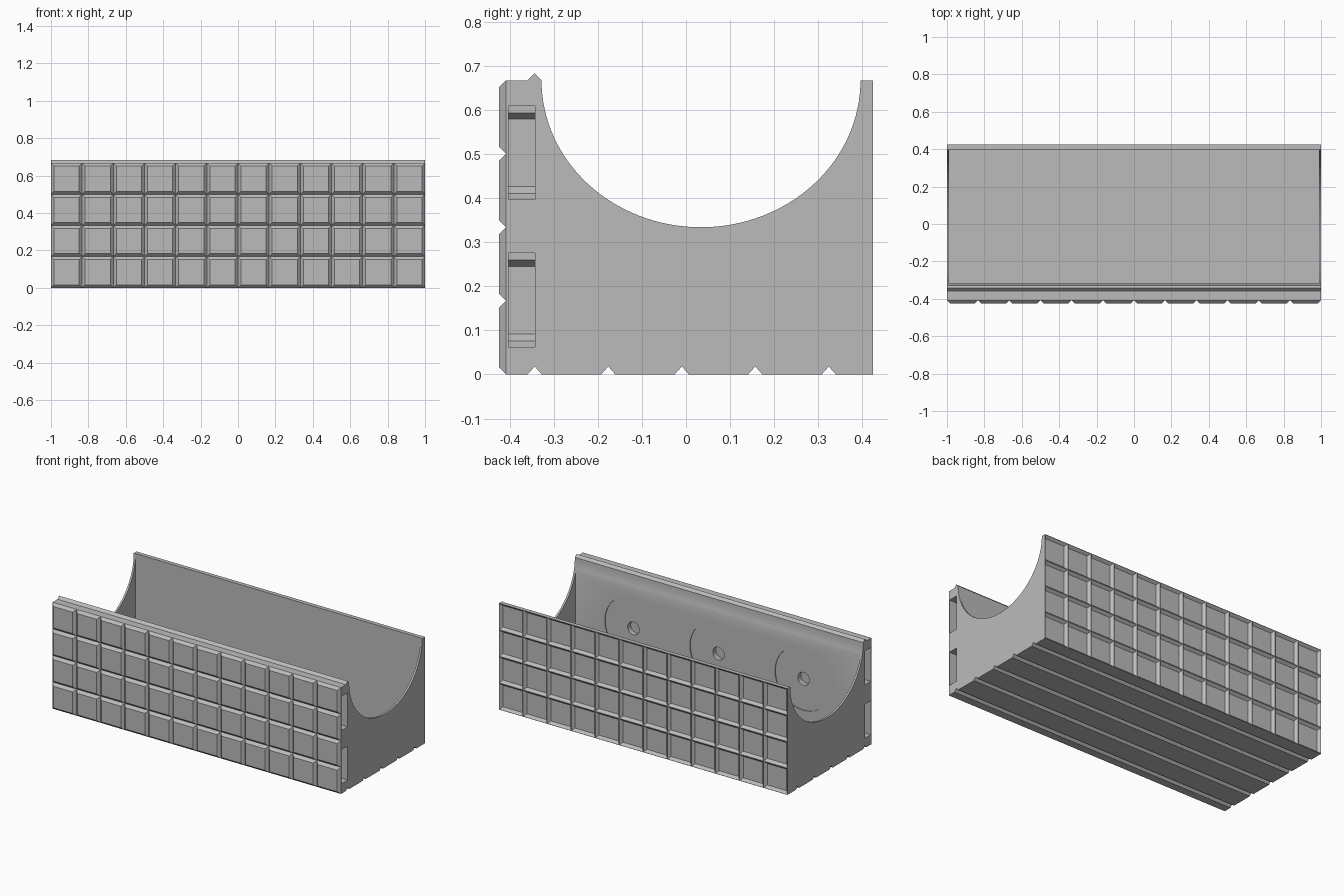
import bpy, bmesh, math
from mathutils import Vector

cube = bpy.data.objects.get("Cube")
if cube:
    bpy.data.objects.remove(cube, do_unlink=True)

grey = bpy.data.materials.new("plain_grey")
grey.use_nodes = True
colour = (0.5, 0.5, 0.5, 1)
grey.diffuse_color = colour
grey.node_tree.nodes["Principled BSDF"].inputs["Base Color"].default_value = colour

TILE = 1 / 6      # grid pitch
V = 0.016         # depth and half width of each V joint
H = 4 * TILE      # body height
FRONT, BACK = -0.408, 0.424
WALL = -0.317     # inner face of the thick front wall


def new_object(name, bm):
    bmesh.ops.recalc_face_normals(bm, faces=bm.faces)
    mesh = bpy.data.meshes.new(name)
    bm.to_mesh(mesh)
    bm.free()
    mesh.materials.append(grey)
    obj = bpy.data.objects.new(name, mesh)
    bpy.context.scene.collection.objects.link(obj)
    return obj


def prism(bm, points, along):
    """Close a ring of points and extrude it by a vector."""
    face = bm.faces.new([bm.verts.new(p) for p in points])
    new = bmesh.ops.extrude_face_region(bm, geom=[face])["geom"]
    verts = [g for g in new if isinstance(g, bmesh.types.BMVert)]
    bmesh.ops.translate(bm, verts=verts, vec=Vector(along))
    return verts


def tile_grid(bm, y, dy, wide_inset, narrow_inset, lead=0):
    """Bevelled blocks, wide at y and narrow at y + dy."""
    for col in range(12):
        for row in range(4):
            cx, cz = -1 + (col + 0.5) * TILE, (row + 0.5) * TILE
            rings = []
            for yy, inset in ((y, wide_inset), (y + dy, narrow_inset)):
                r = TILE / 2 - inset
                rings.append([bm.verts.new((cx + sx * r, yy, cz + sz * r))
                              for sx, sz in ((-1, -1), (1, -1), (1, 1), (-1, 1))])
            a, b = rings
            bm.faces.new(a)
            bm.faces.new(b)
            for i in range(4):
                j = (i + 1) % 4
                bm.faces.new((a[i], a[j], b[j], b[i]))


def disc(bm, x, z, radius, y0, y1, count=64):
    ring = [(x + radius * math.cos(math.tau * i / count), y0,
             z + radius * math.sin(math.tau * i / count)) for i in range(count)]
    prism(bm, ring, (0, y1 - y0, 0))


# Body profile: grooved underside and a locating ridge on the front rim
RIDGE = -0.343
profile = [(FRONT, 0)]
for k in range(5):
    y = RIDGE + k * TILE
    profile += [(y - V, 0), (y, 0.018), (y + V, 0)]
profile += [(BACK, 0), (BACK, H), (RIDGE + V, H), (RIDGE, H + V), (RIDGE - V, H), (FRONT, H)]
bm = bmesh.new()
prism(bm, [(-1, y, z) for y, z in profile], (2, 0, 0))
body = new_object("trough_body", bm)

cutters = []


def cutter(name, bm):
    obj = new_object(name, bm)
    obj.hide_render = True
    cutters.append(obj)


# Hollow interior
bm = bmesh.new()
prism(bm, [(-0.988, y, z) for y, z in
           ((WALL, 0.028), (0.398, 0.028), (0.398, 1), (WALL, 1))], (1.976, 0, 0))
cutter("interior_cutter", bm)

# Half-oval opening through both ends
bm = bmesh.new()
oval = [(-1.1, 0.034 - 0.3615 * math.cos(math.pi * i / 64),
         H - 0.333 * math.sin(math.pi * i / 64)) for i in range(65)]
prism(bm, oval + [(-1.1, 0.3955, 1), (-1.1, -0.3275, 1)], (2.2, 0, 0))
cutter("oval_cutter", bm)

# Recessed back panels, leaving a grid of V ribs
bm = bmesh.new()
tile_grid(bm, BACK + 0.001, -V - 0.001, 0.0005, V)
cutter("back_panel_cutter", bm)

# Clip pockets in both ends, deeper in the middle
bm = bmesh.new()
for side in (-1, 1):
    for z in (0.062, 0.396):
        shape = ((1.05, 0), (0.945, 0), (0.945, 0.014), (0.925, 0.03),
                 (0.925, 0.183), (0.945, 0.197), (0.945, 0.213), (1.05, 0.213))
        prism(bm, [(side * x, -0.402, z + dz) for x, dz in shape], (0, 0.06, 0))
cutter("pocket_cutter", bm)

# Round seats and their centre holes in the front wall
for name, radius, depth in (("seat_cutter", 0.195, 0.005), ("hole_cutter", 0.04, 0.035)):
    bm = bmesh.new()
    for x in (-0.59, 0, 0.59):
        disc(bm, x, 0.333, radius, WALL - depth, WALL + 0.03)
    cutter(name, bm)

for c in cutters:
    mod = body.modifiers.new(c.name, "BOOLEAN")
    mod.operation = "DIFFERENCE"
    mod.solver = "EXACT"
    mod.object = c

# Apply the cuts and drop the cutters
bpy.context.view_layer.update()
evaluated = body.evaluated_get(bpy.context.evaluated_depsgraph_get())
cut_mesh = bpy.data.meshes.new_from_object(evaluated)
body.modifiers.clear()
body.data = cut_mesh
for c in cutters:
    bpy.data.objects.remove(c, do_unlink=True)

# Raised front tiles
bm = bmesh.new()
tile_grid(bm, FRONT, -V, 0, V)
tiles = new_object("front_tiles", bm)

# Smooth the curved cuts, keep edges sharp
bpy.ops.object.select_all(action="DESELECT")
body.select_set(True)
bpy.context.view_layer.objects.active = body
bpy.ops.object.shade_smooth_by_angle(angle=math.radians(25))
